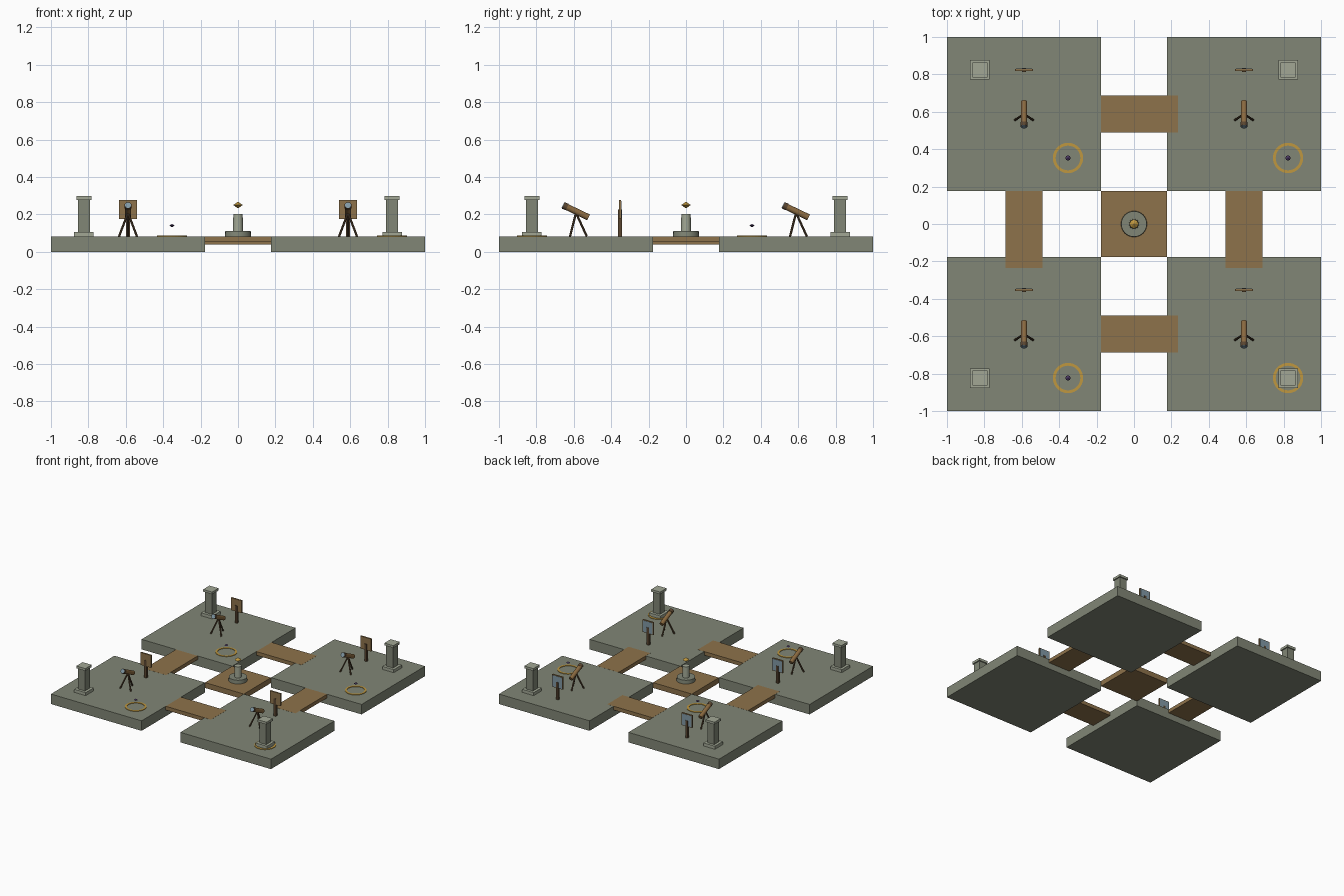
import bpy, bmesh
from math import radians
from mathutils import Vector, Matrix

if "Cube" in bpy.data.objects:
    bpy.data.objects.remove(bpy.data.objects["Cube"])


def mat(name, r, g, b):
    m = bpy.data.materials.new(name)
    m.diffuse_color = (r, g, b, 1)
    m.use_nodes = True
    m.node_tree.nodes["Principled BSDF"].inputs["Base Color"].default_value = m.diffuse_color
    return m


STONE = mat("stone", .22, .24, .18)
PALE = mat("pale_stone", .36, .39, .30)
WOOD = mat("wood", .27, .17, .07)
DARK = mat("dark_wood", .10, .06, .03)
BRONZE = mat("bronze", .25, .14, .05)
GOLD = mat("gold", .52, .31, .05)
GLASS = mat("glass", .22, .32, .38)
PURPLE = mat("purple", .07, .04, .12)


def finish(name, bm, m, smooth=False):
    me = bpy.data.meshes.new(name)
    bmesh.ops.recalc_face_normals(bm, faces=bm.faces)
    bm.to_mesh(me)
    bm.free()
    me.materials.append(m)
    ob = bpy.data.objects.new(name, me)
    bpy.context.collection.objects.link(ob)
    if smooth:
        bpy.ops.object.select_all(action='DESELECT')
        ob.select_set(True)
        bpy.context.view_layer.objects.active = ob
        bpy.ops.object.shade_smooth_by_angle(angle=radians(35))
    return ob


def box(name, lo, hi, m):
    lo, hi = Vector(lo), Vector(hi)
    bm = bmesh.new()
    bmesh.ops.create_cube(bm, size=1, matrix=Matrix.Translation((lo + hi) / 2)
                          @ Matrix.Diagonal((*(hi - lo), 1)))
    return finish(name, bm, m)


def block(name, x, y, z0, z1, wx, wy, m):
    return box(name, (x - wx / 2, y - wy / 2, z0), (x + wx / 2, y + wy / 2, z1), m)


def rod(name, a, b, r1, r2, m, seg=16):
    a, b = Vector(a), Vector(b)
    d = b - a
    rot = Vector((0, 0, 1)).rotation_difference(d).to_matrix().to_4x4()
    bm = bmesh.new()
    bmesh.ops.create_cone(bm, cap_ends=True, segments=seg, radius1=r1, radius2=r2,
                          depth=d.length, matrix=Matrix.Translation((a + b) / 2) @ rot)
    return finish(name, bm, m, seg > 8)


def gem(name, x, y, z, r, h, m):
    bm = bmesh.new()
    bmesh.ops.create_uvsphere(bm, u_segments=8, v_segments=2, radius=1,
                              matrix=Matrix.Translation((x, y, z)) @ Matrix.Diagonal((r, r, h, 1)))
    return finish(name, bm, m)


def ring(name, x, y, z0, z1, ri, ro, m):
    bm = bmesh.new()
    prof = [(ri, z0), (ro, z0), (ro, z1), (ri, z1)]
    vs = [bm.verts.new((x + r, y, z)) for r, z in prof]
    es = [bm.edges.new((vs[i], vs[(i + 1) % 4])) for i in range(4)]
    bmesh.ops.spin(bm, geom=vs + es, cent=(x, y, 0), axis=(0, 0, 1),
                   angle=radians(360), steps=32, use_merge=True)
    bmesh.ops.remove_doubles(bm, verts=bm.verts, dist=1e-5)
    return finish(name, bm, m)


U = 1 / 17      # layout module
T = .082        # floor height

for sx in (-1, 1):
    for sy in (-1, 1):
        cx, cy = sx * 10 * U, sy * 10 * U
        block("island", cx, cy, 0, T, 14 * U, 14 * U, STONE)

        # corner pillar
        px, py = sx * 14 * U, sy * 14 * U
        block("pillar_base", px, py, T, T + .025, .104, .104, PALE)
        block("pillar_shaft", px, py, T + .025, .278, .062, .062, STONE)
        block("pillar_cap", px, py, .278, .297, .082, .082, PALE)

        # floor ring with floating shard
        rx, ry = cx + 4 * U, cy - 4 * U
        ring("floor_ring", rx, ry, T - .001, T + .004, .066, .081, GOLD)
        gem("floating_shard", rx, ry, .14, .014, .009, PURPLE)

        # telescope on tripod
        hi = Vector((cx, cy - .067, .248))
        lo = Vector((cx, cy + .067, .184))
        d = (hi - lo).normalized()
        rod("telescope_tube", lo, hi - d * .018, .017, .017, BRONZE)
        rod("telescope_hood", hi - d * .022, hi, .019, .019, DARK)
        rod("telescope_lens", hi - d * .002, hi + d * .003, .017, .017, GLASS)
        for fx, fy in ((-.048, -.032), (.048, -.032), (0, .058)):
            rod("tripod_leg", (cx + fx, cy + fy, T), (cx, cy, .208), .006, .006, DARK, 8)

        # board on a post with glass panel behind
        by = cy + 4 * U
        block("board_post", cx, by, T, .225, .02, .02, DARK)
        block("board", cx, by, .175, .277, .096, .012, WOOD)
        block("board_panel", cx, by + .006, .18, .272, .086, .004, GLASS)

# bridges between islands
E = T + .0006
for s in (-1, 1):
    c = s * 10 * U
    box("bridge", (-3 * U, c - .099, .052), (4 * U, c + .099, E), WOOD)
    box("bridge", (c - .099, -4 * U, .052), (c + .099, 3 * U, E), WOOD)

# central platform with pedestal and gem
block("central_platform", 0, 0, .038, T, 6 * U, 6 * U, WOOD)
rod("pedestal_base", (0, 0, T), (0, 0, .112), .07, .068, STONE, 24)
rod("pedestal_column", (0, 0, .11), (0, 0, .202), .027, .025, PALE, 16)
gem("pedestal_gem", 0, 0, .25, .025, .018, GOLD)
